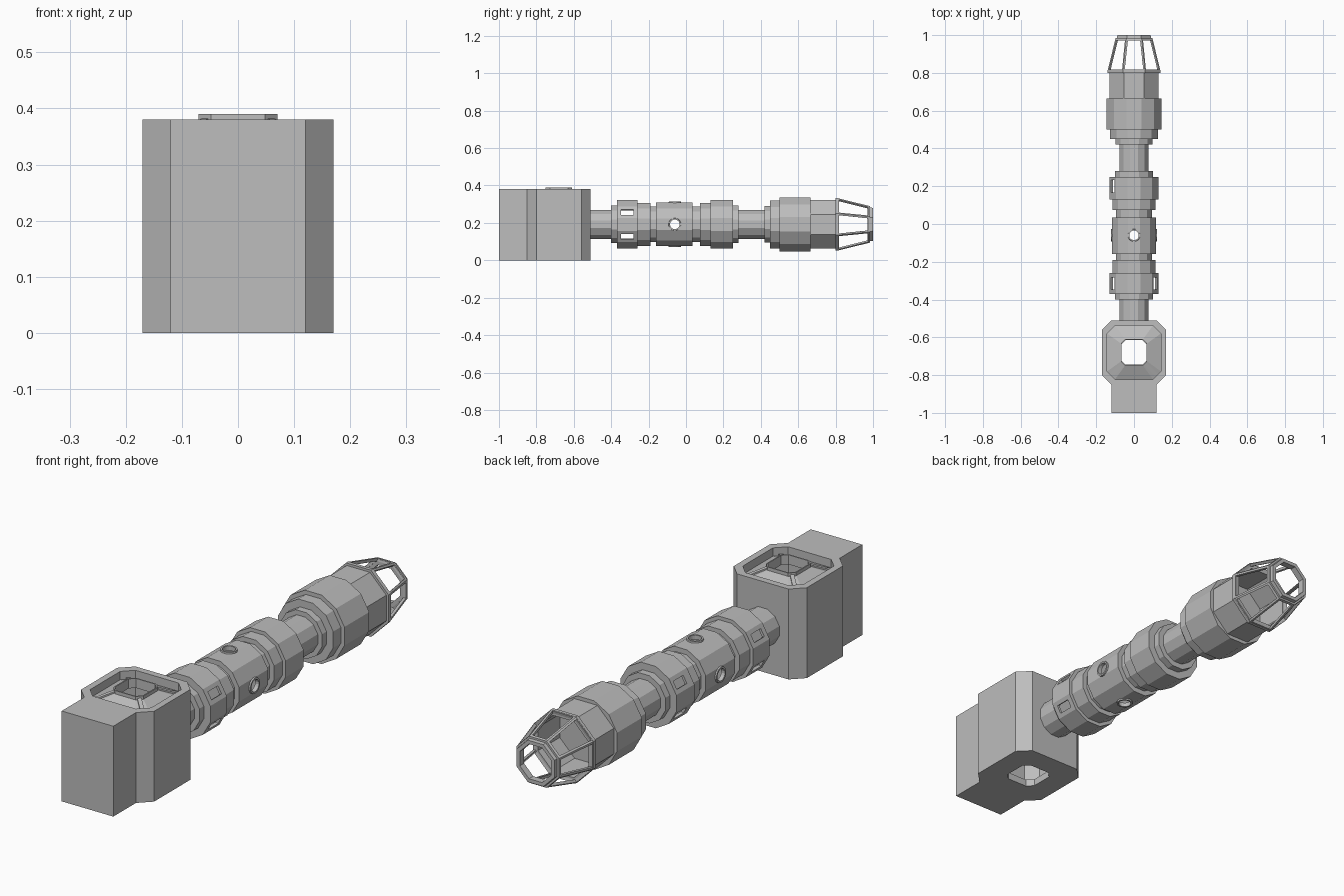
import bpy, bmesh, math
from mathutils import Matrix, Vector

if "Cube" in bpy.data.objects:
    bpy.data.objects.remove(bpy.data.objects["Cube"])

Z0 = 0.192                      # height of the long axis
grey = bpy.data.materials.new("light_grey")
grey.diffuse_color = (0.51, 0.51, 0.51, 1)
grey.use_nodes = True
grey.node_tree.nodes["Principled BSDF"].inputs["Base Color"].default_value = grey.diffuse_color
ALONG_Y = Matrix.Translation((0, 0, Z0)) @ Matrix.Rotation(-math.pi / 2, 4, 'X')


def finish(name, bm):
    bmesh.ops.recalc_face_normals(bm, faces=bm.faces)
    me = bpy.data.meshes.new(name)
    bm.to_mesh(me)
    bm.free()
    me.materials.append(grey)
    ob = bpy.data.objects.new(name, me)
    bpy.context.collection.objects.link(ob)
    return ob


def loft(name, rings, closed=False):
    """Skin equal-sized rings; closed joins last to first, otherwise cap."""
    bm = bmesh.new()
    vs = [[bm.verts.new(p) for p in r] for r in rings]
    n = len(vs[0])
    for k in range(len(vs) if closed else len(vs) - 1):
        a, b = vs[k], vs[(k + 1) % len(vs)]
        for i in range(n):
            j = (i + 1) % n
            bm.faces.new((a[i], a[j], b[j], b[i]))
    if not closed:
        bm.faces.new(vs[0])
        bm.faces.new(vs[-1])
    return finish(name, bm)


def ngon(h, apothem, n, mat):
    r = apothem / math.cos(math.pi / n)
    return [mat @ Vector((r * math.cos((i + .5) * math.tau / n),
                          r * math.sin((i + .5) * math.tau / n), h)) for i in range(n)]


def lathe(name, prof, n=12, mat=ALONG_Y, closed=False):
    return loft(name, [ngon(h, r, n, mat) for h, r in prof], closed)


def box(name, lo, hi, mat=Matrix()):
    return loft(name, [[mat @ Vector((x, y, z)) for x, y in
                        ((lo[0], lo[1]), (hi[0], lo[1]), (hi[0], hi[1]), (lo[0], hi[1]))]
                       for z in (lo[2], hi[2])])


def cut(ob, cutters):
    for c in cutters:
        c.hide_render = True
        m = ob.modifiers.new("cut", 'BOOLEAN')
        m.operation, m.solver, m.object = 'DIFFERENCE', 'EXACT', c
    bpy.context.view_layer.update()
    me = bpy.data.meshes.new_from_object(ob.evaluated_get(bpy.context.evaluated_depsgraph_get()))
    ob.modifiers.clear()
    ob.data = me
    for c in cutters:
        bpy.data.objects.remove(c)


# Front tower: chamfered shell with recessed top and through hole
CY = -0.68


def chamfered(h, c, z):
    k = h - c
    return [Vector((x, CY + y, z)) for x, y in
            ((h, -k), (h, k), (k, h), (-k, h), (-h, k), (-h, -k), (-k, -h), (k, -h))]


loft("tower", [chamfered(*p) for p in (
    (.17, .05, 0), (.17, .05, .38), (.142, .042, .38), (.142, .042, .345),
    (.07, .022, .376), (.07, .022, .39), (.065, .02, .39), (.065, .02, .35),
    (.15, .045, .335), (.15, .045, .03), (.072, .025, .03), (.072, .025, 0))], closed=True)
box("front_block", (-.12, -1, 0), (.12, -.845, .38))

# Ribs on the diagonals of the tower top
for i in range(4):
    m = (Matrix.Translation((0, CY, 0)) @ Matrix.Rotation(math.radians(45 + 90 * i), 4, 'Z'))
    loft("tower_rib", [[m @ Vector((x, y, z + dz)) for y, dz in
                        ((-.008, -.006), (.008, -.006), (.008, .006), (-.008, .006))]
                       for x, z in ((.08, .377), (.172, .346))])

# Long stepped body
body = lathe("body", [
    (-.53, .077), (-.40, .077), (-.40, .10), (-.37, .10), (-.37, .13), (-.26, .13),
    (-.26, .115), (-.19, .115), (-.19, .095), (-.16, .095), (-.16, .116), (.035, .116),
    (.035, .095), (.075, .095), (.075, .115), (.13, .115), (.13, .13), (.25, .13),
    (.25, .10), (.28, .10), (.28, .077), (.42, .077), (.42, .097), (.45, .097),
    (.45, .128), (.50, .128), (.50, .145), (.665, .145)])
cutters = [lathe("cavity", [(a, r), (b, r)]) for a, b, r in
           ((-.357, -.273, .119), (-.145, .02, .104), (.143, .237, .119))]
# Cross-drilled portholes
for ax in ('X', 'Y'):
    turn = Matrix.Rotation(math.pi / 2, 4, 'Y') if ax == 'X' else Matrix()
    cutters.append(lathe("drill", [(-.2, .025), (.2, .025)], 16,
                         Matrix.Translation((0, -.06, Z0)) @ turn))
# Window slots on the slanted faces
slots = [(-.315, a) for a in (30, 150, 210, 330)] + [(.2, a) for a in (150, 210)]
for y, a in slots:
    m = Matrix.Translation((0, y, Z0)) @ Matrix.Rotation(-math.radians(a), 4, 'Y')
    cutters.append(box("slot", (.1, -.033, -.017), (.16, .033, .017), m))
cut(body, cutters)

# Porthole rims
for i in range(4):
    m = Matrix.Translation((0, -.06, Z0)) @ Matrix.Rotation(i * math.pi / 2, 4, 'Y')
    lathe("porthole_rim", [(.108, .034), (.122, .032), (.122, .025), (.108, .025)], 16, m, True)

# Octagonal neck, open towards the end
lathe("end_neck", [(.66, .13), (.80, .13), (.80, .14), (.815, .14), (.815, .118),
                   (.67, .118), (.67, .01), (.66, .01)], 8, closed=True)

# Tapered end cage: eight window openings in a solidified frustum
bm = bmesh.new()
a, b = [[bm.verts.new(p) for p in ngon(h, r, 8, ALONG_Y)] for h, r in ((.81, .14), (.982, .098))]
for i in range(8):
    j = (i + 1) % 8
    bm.faces.new((a[i], a[j], b[j], b[i]))
sides = bm.faces[:]
bmesh.ops.recalc_face_normals(bm, faces=sides)
bmesh.ops.inset_individual(bm, faces=sides, thickness=.012)
bmesh.ops.delete(bm, geom=sides, context='FACES')
cage = finish("end_cage", bm)
sol = cage.modifiers.new("thick", 'SOLIDIFY')
sol.thickness, sol.offset = .012, -1

# Ring at the tip
lathe("end_ring", [(.972, .098), (.985, .098), (.985, .09), (1.0, .088),
                   (1.0, .073), (.972, .073)], 8, closed=True)
